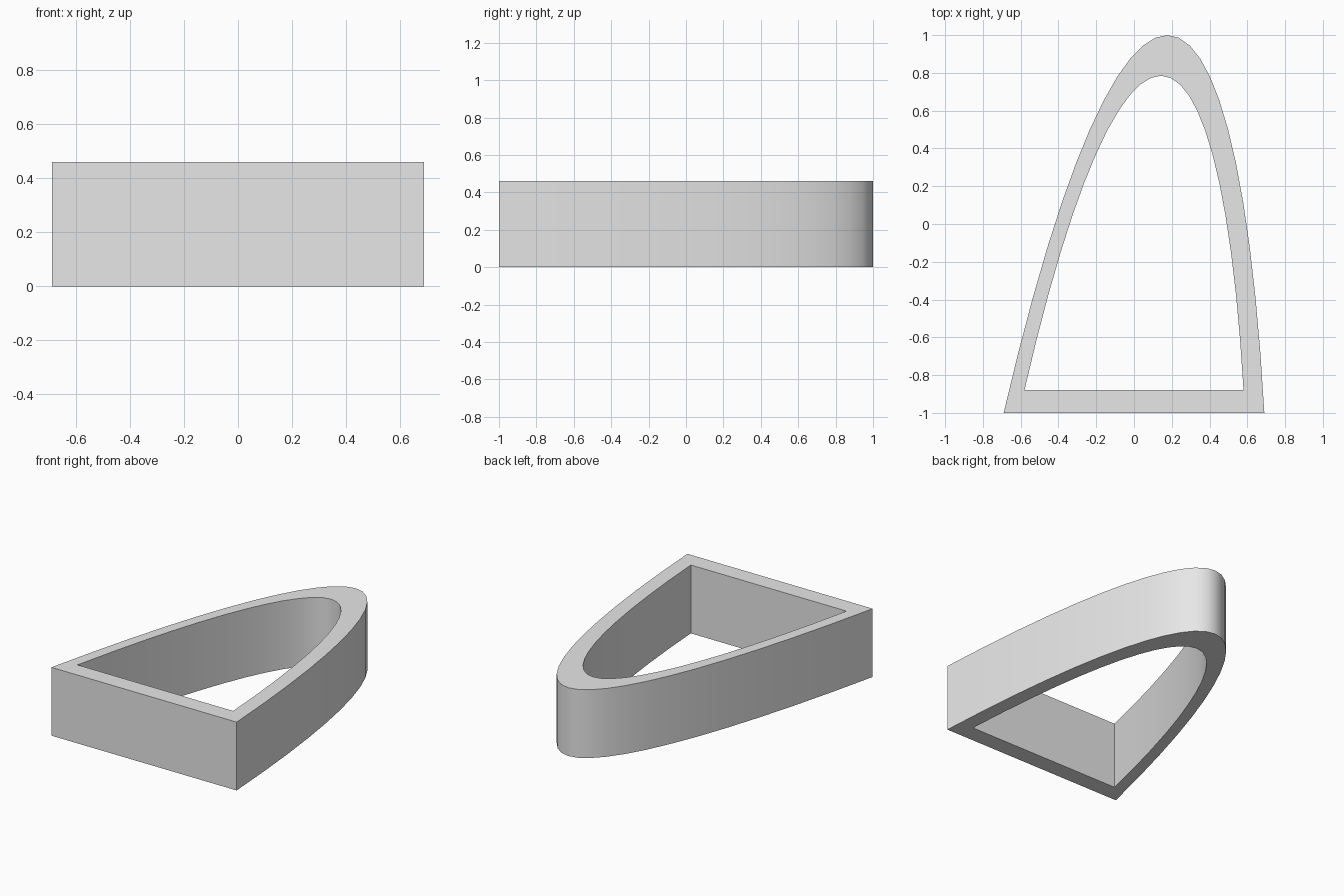
import bpy
import bmesh

HEIGHT = 0.46
SEGMENTS = 24

cube = bpy.data.objects.get("Cube")
if cube:
    bpy.data.objects.remove(cube, do_unlink=True)

grey = bpy.data.materials.new("plain_grey")
grey.use_nodes = True
grey.diffuse_color = (0.8, 0.8, 0.8, 1)
grey.node_tree.nodes["Principled BSDF"].inputs["Base Color"].default_value = (0.8, 0.8, 0.8, 1)


def leaning_arch(half_width, base, peak, lean_a, lean_b):
    """Cubic arch from the left end of the base to the right end."""
    handle = base + (peak - base) * 4 / 3
    ends = [(-half_width, base), (lean_a, handle), (lean_b, handle), (half_width, base)]
    points = []
    for i in range(SEGMENTS + 1):
        t = i / SEGMENTS
        s = 1 - t
        weights = (s**3, 3 * s * s * t, 3 * s * t * t, t**3)
        points.append([sum(w * p[k] for w, p in zip(weights, ends)) for k in (0, 1)])
    return points


outer = leaning_arch(0.69, -1.0, 1.0, -0.07, 0.54)
inner = leaning_arch(0.58, -0.88, 0.785, -0.07, 0.45)

# Hollow arch frame: four matching loops joined into a closed tube
bm = bmesh.new()
loops = [[bm.verts.new((x, y, z)) for x, y in outline]
         for outline, z in ((outer, 0), (outer, HEIGHT), (inner, HEIGHT), (inner, 0))]
count = SEGMENTS + 1
for k in range(4):
    a, b = loops[k], loops[(k + 1) % 4]
    for i in range(count):
        j = (i + 1) % count
        bm.faces.new((a[i], a[j], b[j], b[i]))
bmesh.ops.recalc_face_normals(bm, faces=bm.faces)

mesh = bpy.data.meshes.new("arch_frame")
bm.to_mesh(mesh)
bm.free()
mesh.materials.append(grey)
frame = bpy.data.objects.new("arch_frame", mesh)
bpy.context.collection.objects.link(frame)

# Smooth curved walls with crisp rims and corners
bpy.ops.object.select_all(action="DESELECT")
frame.select_set(True)
bpy.context.view_layer.objects.active = frame
bpy.ops.object.shade_smooth_by_angle(angle=0.7)
